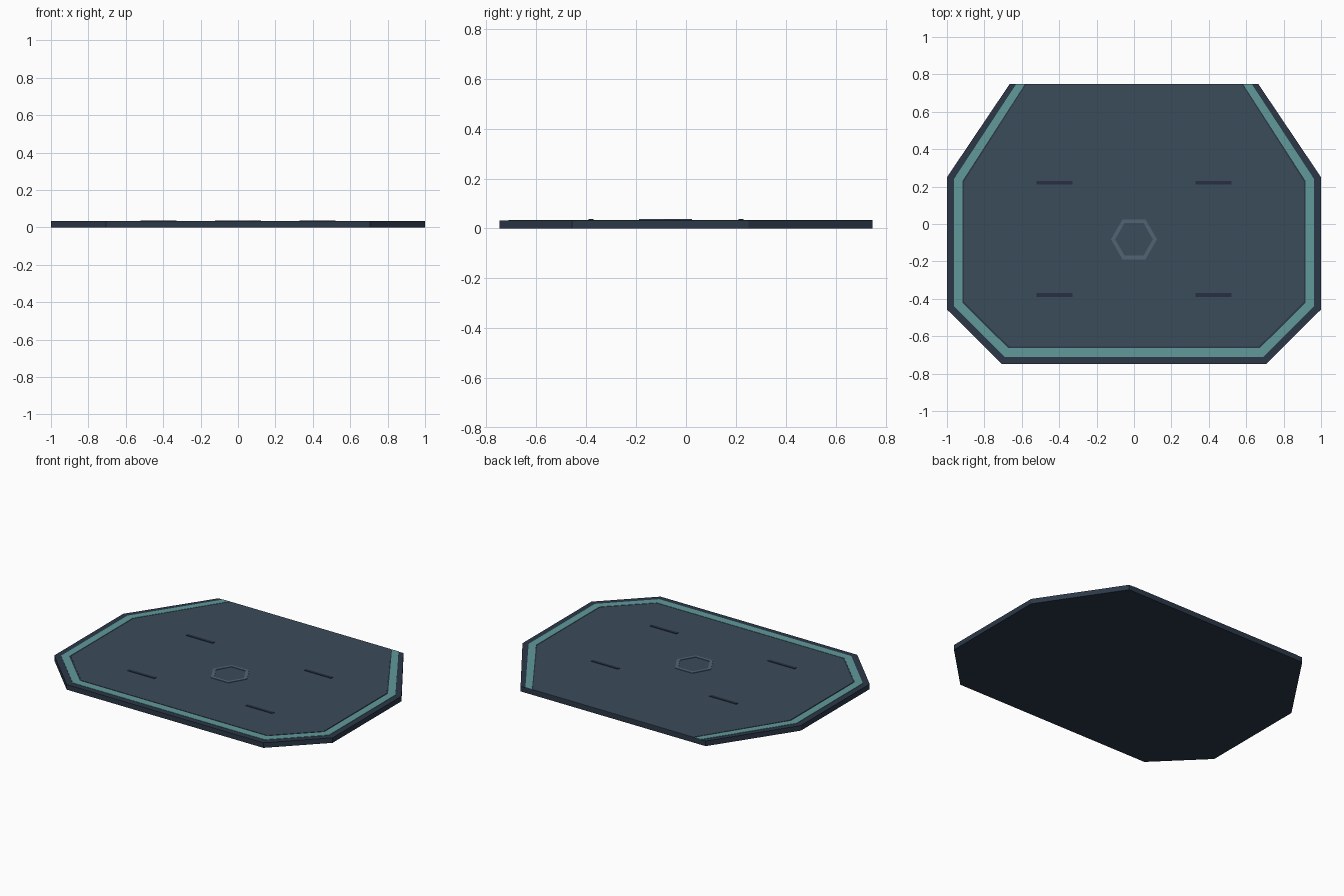
import bpy, bmesh, math

if "Cube" in bpy.data.objects:
    bpy.data.objects.remove(bpy.data.objects["Cube"])


def material(name, rgb):
    m = bpy.data.materials.new(name)
    m.diffuse_color = (*rgb, 1)
    m.use_nodes = True
    m.node_tree.nodes["Principled BSDF"].inputs["Base Color"].default_value = m.diffuse_color
    return m


NAVY = material("navy", (0.025, 0.04, 0.065))
TEAL = material("teal", (0.12, 0.32, 0.33))
SLATE = material("slate", (0.044, 0.072, 0.105))
INK = material("ink", (0.02, 0.028, 0.055))
GREY = material("grey_blue", (0.085, 0.125, 0.175))


def finish(name, bm, mat):
    bmesh.ops.recalc_face_normals(bm, faces=bm.faces)
    me = bpy.data.meshes.new(name)
    bm.to_mesh(me)
    bm.free()
    me.materials.append(mat)
    ob = bpy.data.objects.new(name, me)
    bpy.context.collection.objects.link(ob)
    return ob


def extrude_up(bm, height):
    r = bmesh.ops.extrude_face_region(bm, geom=bm.faces[:])
    verts = [g for g in r["geom"] if isinstance(g, bmesh.types.BMVert)]
    bmesh.ops.translate(bm, vec=(0, 0, height), verts=verts)


def plate(name, pts, z0, z1, mat):
    bm = bmesh.new()
    bm.faces.new([bm.verts.new((x, y, z0)) for x, y in pts])
    extrude_up(bm, z1 - z0)
    return finish(name, bm, mat)


def band(name, outer, inner, z0, z1, mat, closed):
    bm = bmesh.new()
    a = [bm.verts.new((x, y, z0)) for x, y in outer]
    b = [bm.verts.new((x, y, z0)) for x, y in inner]
    n = len(a)
    for i in range(n if closed else n - 1):
        j = (i + 1) % n
        bm.faces.new((a[i], a[j], b[j], b[i]))
    extrude_up(bm, z1 - z0)
    return finish(name, bm, mat)


def mirrored(half):
    return half + [(-x, y) for x, y in reversed(half)]


# Right-hand half outlines, from the back edge round to the front
BACK = 0.748
rim = mirrored([(0.665, BACK), (1, 0.25), (1, -0.457), (0.707, -BACK)])
band_out = mirrored([(0.63, BACK), (0.963, 0.24), (0.963, -0.44), (0.69, -0.711)])
band_in = mirrored([(0.583, BACK), (0.917, 0.23), (0.917, -0.422), (0.674, -0.662)])
panel = mirrored([(0.576, BACK), (0.908, 0.227), (0.908, -0.417), (0.668, -0.655)])

# Base slab, coloured border and central panel
plate("base_slab", rim, 0, 0.033, NAVY)
band("border_stripe", band_out, band_in, 0.032, 0.035, TEAL, False)
plate("centre_panel", panel, 0.032, 0.035, SLATE)

# Four slot markings
for sx in (-1, 1):
    for y in (0.22, -0.38):
        x, w, h = sx * 0.425, 0.097, 0.01
        plate("slot_mark", [(x - w, y - h), (x + w, y - h), (x + w, y + h), (x - w, y + h)],
              0.034, 0.038, INK)


# Hexagonal ring in the middle
def hexagon(r):
    return [(r * math.cos(i * math.pi / 3), -0.082 + r * math.sin(i * math.pi / 3)) for i in range(6)]


band("hex_ring", hexagon(0.123), hexagon(0.101), 0.034, 0.038, GREY, True)
